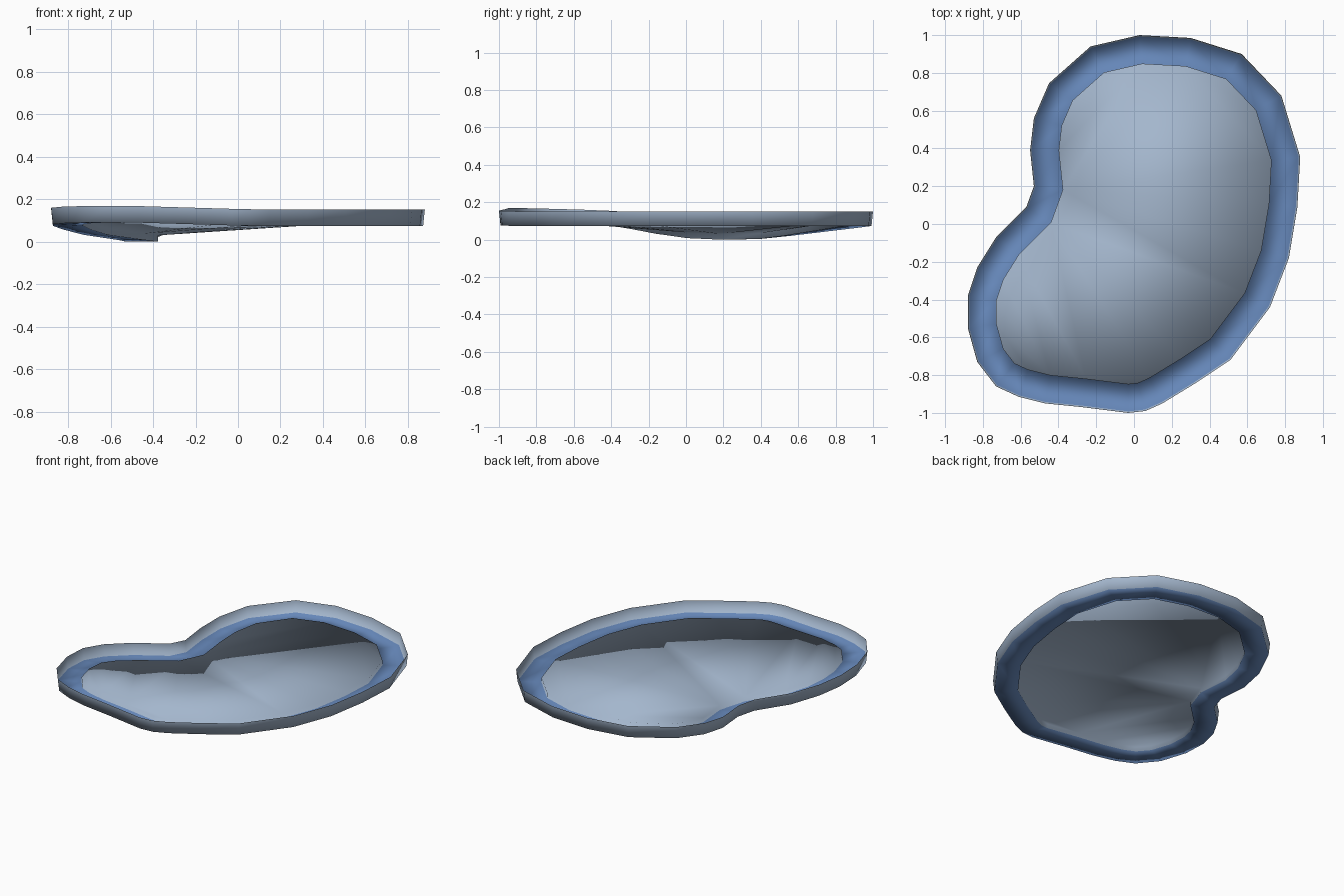
import bpy, bmesh
from mathutils import Vector

if "Cube" in bpy.data.objects:
    bpy.data.objects.remove(bpy.data.objects["Cube"])

# Kidney outline, clockwise from the back: x, y and underside height
OUTLINE = [
    (0.03, 1.0, .073), (.30, .985, .073), (.57, .90, .073), (.78, .68, .073),
    (.88, .355, .073), (.865, .09, .073), (.82, -.18, .073), (.72, -.44, .073),
    (.51, -.72, .073), (.33, -.84, .073), (.15, -.95, .074), (.06, -.99, .075),
    (-.03, -1.0, .077), (-.27, -.97, .084), (-.47, -.95, .09), (-.61, -.915, .09),
    (-.73, -.86, .09), (-.83, -.73, .087), (-.88, -.55, .082), (-.88, -.38, .075),
    (-.83, -.23, .057), (-.73, -.07, .032), (-.57, .09, .008), (-.53, .2, .0),
    (-.55, .39, .003), (-.53, .56, .02), (-.45, .745, .042), (-.23, .94, .065),
]
WALL, STEP, RIM = 0.078, 0.03, 0.15


def material(name, rgb):
    m = bpy.data.materials.new(name)
    m.diffuse_color = (*rgb, 1)
    m.use_nodes = True
    m.node_tree.nodes["Principled BSDF"].inputs["Base Color"].default_value = m.diffuse_color
    return m


def inset(points, d):
    """Move every outline point inward by d, mitred at the corners."""
    out, n = [], len(points)
    for i, p in enumerate(points):
        e1 = (p - points[i - 1]).normalized()
        e2 = (points[(i + 1) % n] - p).normalized()
        n1, n2 = Vector((e1.y, -e1.x)), Vector((e2.y, -e2.x))
        out.append(p + (n1 + n2) * d / (1 + n1.dot(n2)))
    return out


grey = material("pale steel blue", (.37, .47, .61))
blue = material("mid blue", (.13, .24, .48))

pts = [Vector(p[:2]) for p in OUTLINE]
base = [p[2] for p in OUTLINE]
bm = bmesh.new()


def loop(d, lift):
    return [bm.verts.new((p.x, p.y, z + lift)) for p, z in zip(inset(pts, d), base)]


# Outer wall, flat rim channel, small inner step
loops = [loop(0, WALL), loop(.008, 0), loop(RIM, 0), loop(RIM, STEP)]
n = len(pts)
for k in range(3):
    for i in range(n):
        j = (i + 1) % n
        f = bm.faces.new((loops[k][i], loops[k][j], loops[k + 1][j], loops[k + 1][i]))
        f.material_index = 1 if k == 1 else 0

# Inner basin sheet, dipping towards the notch
cap = bm.faces.new(loops[3])
bmesh.ops.triangulate(bm, faces=[cap])
for f in bm.faces:
    f.smooth = True

mesh = bpy.data.meshes.new("kidney_basin")
bm.to_mesh(mesh)
bm.free()
mesh.materials.append(grey)
mesh.materials.append(blue)
bpy.context.collection.objects.link(bpy.data.objects.new("kidney_basin", mesh))
